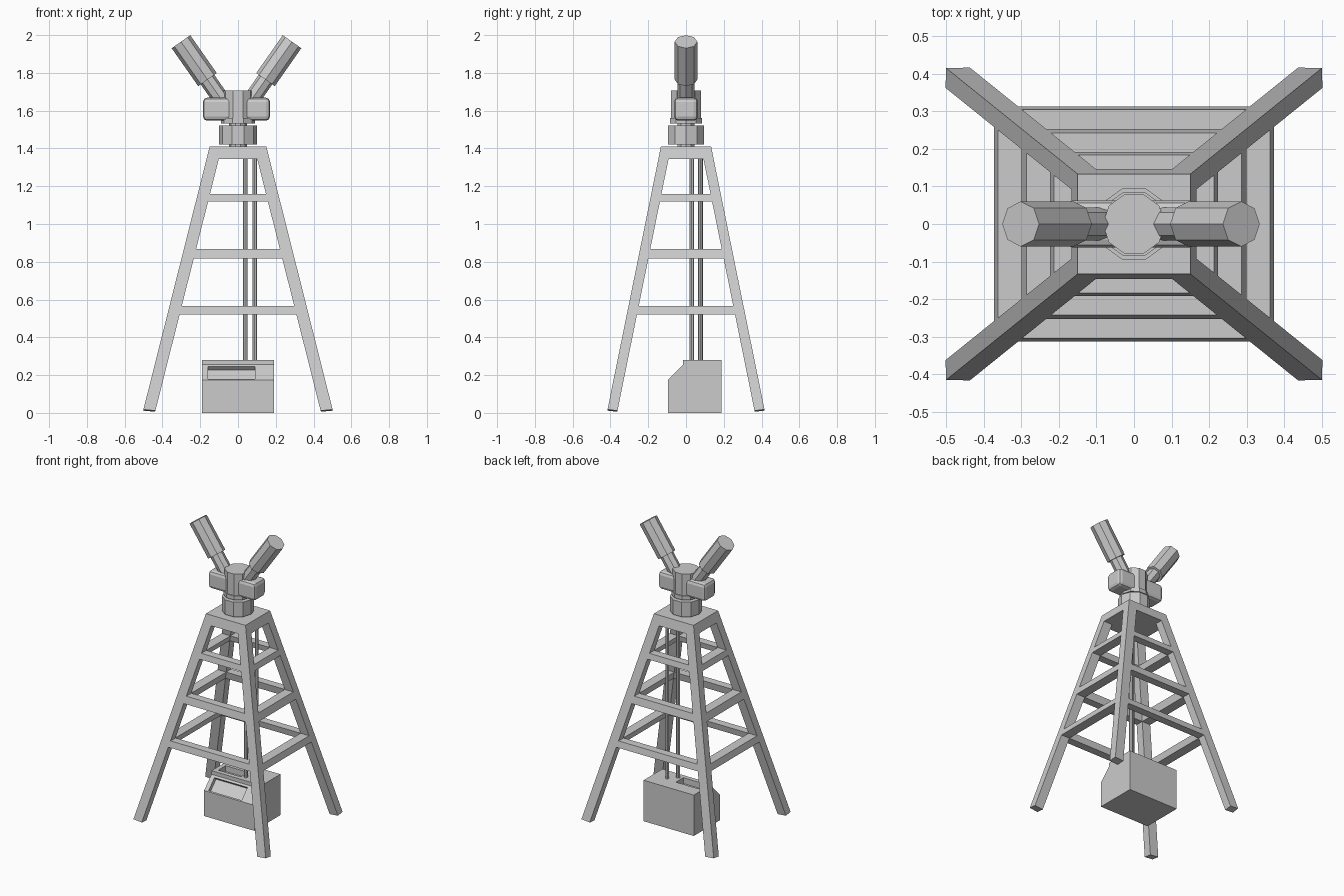
import bpy, bmesh
from math import radians, sin, cos
from mathutils import Matrix, Vector

if "Cube" in bpy.data.objects:
    bpy.data.objects.remove(bpy.data.objects["Cube"])

HX = -0.008  # head centre in x


def finish(name, bm):
    bmesh.ops.recalc_face_normals(bm, faces=bm.faces)
    me = bpy.data.meshes.new(name)
    bm.to_mesh(me)
    bm.free()
    ob = bpy.data.objects.new(name, me)
    bpy.context.collection.objects.link(ob)
    return ob


def loft(name, loops, ring=False):
    """Skin successive loops; closed as a ring or capped at both ends."""
    bm = bmesh.new()
    vs = [[bm.verts.new(p) for p in lp] for lp in loops]
    n = len(vs[0])
    pairs = list(zip(vs, vs[1:])) + ([(vs[-1], vs[0])] if ring else [])
    for a, b in pairs:
        for i in range(n):
            j = (i + 1) % n
            bm.faces.new((a[i], a[j], b[j], b[i]))
    if not ring:
        bm.faces.new(vs[0])
        bm.faces.new(vs[-1])
    return finish(name, bm)


def cyl(name, a, b, r, sides, tilt=0.0):
    a, b = Vector(a), Vector(b)
    bm = bmesh.new()
    m = (Matrix.Translation((a + b) / 2) @ Matrix.Rotation(tilt, 4, 'Y')
         @ Matrix.Rotation(radians(90), 4, 'Z'))
    bmesh.ops.create_cone(bm, cap_ends=True, segments=sides, radius1=r, radius2=r,
                          depth=(b - a).length, matrix=m)
    return finish(name, bm)


def box(name, centre, size, rx=0.0):
    bm = bmesh.new()
    m = (Matrix.Translation(centre) @ Matrix.Rotation(rx, 4, 'X')
         @ Matrix.Diagonal((*size, 1)))
    bmesh.ops.create_cube(bm, size=1, matrix=m)
    return finish(name, bm)


def half(z, inner=False):
    """Half sizes of the tapering tower at height z."""
    d = 1.41 - z
    k = 1 if inner else 0
    return 0.15 + 0.252 * d - 0.065 * k, 0.133 + 0.203 * d - 0.054 * k


def rect(z, inner=False):
    x, y = half(z, inner)
    return [(-x, -y, z), (x, -y, z), (x, y, z), (-x, y, z)]


# Tower top plate and three rings of cross bars
loft("top_plate", [rect(1.345), rect(1.41)])
for i, (z0, z1) in enumerate([(0.522, 0.565), (0.818, 0.868), (1.119, 1.158)]):
    loft(f"cross_bars_{i + 1}", [rect(z0), rect(z1), rect(z1, True), rect(z0, True)], True)

# Four splayed legs
for sx in (-1, 1):
    for sy in (-1, 1):
        def section(zo, zi):
            zm = (zo + zi) / 2
            pts = []
            for kx, ky, z in ((0, 0, zo), (1, 0, zm), (1, 1, zi), (0, 1, zm)):
                pts.append((sx * half(z, kx)[0], sy * half(z, ky)[1], z))
            return pts
        side = "left" if sx < 0 else "right"
        loft(f"{'front' if sy < 0 else 'back'}_{side}_leg",
             [section(0.018, 0.006), section(1.36, 1.36)])

# Control box with sloped front, sunk panel and top pocket
prof = [(-0.095, 0), (0.187, 0), (0.187, 0.28), (-0.015, 0.28), (-0.015, 0.255), (-0.095, 0.175)]
cabinet = loft("control_box", [[(x, y, z) for y, z in prof] for x in (-0.19, 0.19)])
cutters = [box("panel_cutter", (-0.035, -0.0575, 0.2125), (0.25, 0.09, 0.05), radians(45)),
           box("pocket_cutter", (-0.075, 0.055, 0.28), (0.17, 0.08, 0.08))]
for c in cutters:
    mod = cabinet.modifiers.new("cut", 'BOOLEAN')
    mod.object = c
    mod.operation = 'DIFFERENCE'
    mod.solver = 'EXACT'
    c.hide_render = True
    c.hide_set(True)

# Vertical pipes from the box to the head
for i, (x, y) in enumerate([(0.038, 0.03), (0.088, 0.077)]):
    cyl(f"pipe_{i + 1}", (x, y, 0.25), (x, y, 1.38), 0.0125, 8)

# Turning column under the head
cyl("column", (0, 0, 1.40), (0, 0, 1.56), 0.047, 10)
cyl("collar", (0, 0, 1.422), (0, 0, 1.522), 0.1, 10)
cyl("head_base", (0, 0, 1.533), (0, 0, 1.56), 0.09, 10)
cyl("head_core", (0, 0, 1.54), (0, 0, 1.707), 0.083, 10)

# Rounded housing across the head
housing = box("head_housing", (HX, 0, 1.608), (0.355, 0.126, 0.122))
bev = housing.modifiers.new("round", 'BEVEL')
bev.width = 0.022
bev.segments = 2

# Two angled lamps on thin stems
T = radians(35)
for s, side in ((-1, "left"), (1, "right")):
    d = Vector((s * sin(T), 0, cos(T)))
    end = Vector((HX + s * 0.294, 0, 1.965))
    cyl(f"{side}_barrel", end - d * 0.245, end, 0.06, 8, s * T)
    cyl(f"{side}_stem", end - d * 0.42, end - d * 0.23, 0.044, 8, s * T)
